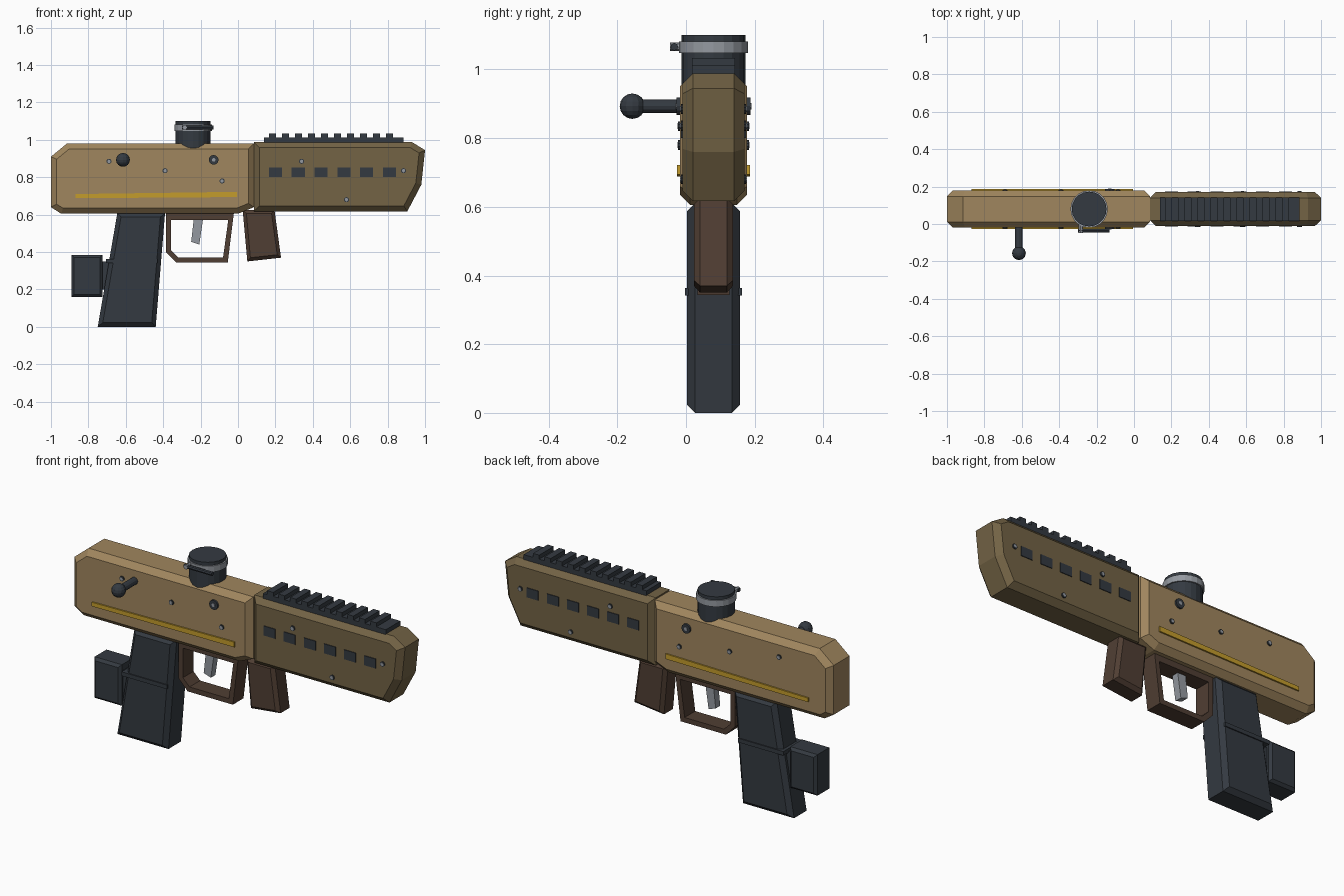
import bpy, bmesh, math
from mathutils import Matrix, Vector

if "Cube" in bpy.data.objects:
    bpy.data.objects.remove(bpy.data.objects["Cube"])

CY = 0.08    # middle plane of the body
HALF = 0.098  # half thickness of the receiver
GUARD_HALF = 0.09


def material(name, hexcode):
    srgb = [int(hexcode[i:i + 2], 16) / 255 for i in (0, 2, 4)]
    col = [((c + 0.055) / 1.055) ** 2.4 for c in srgb] + [1]
    m = bpy.data.materials.new(name)
    m.use_nodes = True
    m.diffuse_color = col
    m.node_tree.nodes["Principled BSDF"].inputs["Base Color"].default_value = col
    return m


TAN = material("tan", "a0865e")
OLIVE = material("olive brown", "736345")
DARK = material("dark slate", "343a41")
BROWN = material("dark brown", "503e33")
GOLD = material("gold", "c49c2c")
STEEL = material("steel", "9499a0")


def finish(bm, name, mat):
    bmesh.ops.recalc_face_normals(bm, faces=bm.faces)
    me = bpy.data.meshes.new(name)
    bm.to_mesh(me)
    bm.free()
    me.materials.append(mat)
    ob = bpy.data.objects.new(name, me)
    bpy.context.collection.objects.link(ob)
    return ob


def slab(name, profile, half, mat, bevel=0.0, y=CY):
    """Side profile (x, z) extruded across y, with chamfered cap rims."""
    bm = bmesh.new()
    face = bm.faces.new([bm.verts.new((x, y - half, z)) for x, z in profile])
    ext = bmesh.ops.extrude_face_region(bm, geom=[face], use_keep_orig=True)
    moved = [v for v in ext["geom"] if isinstance(v, bmesh.types.BMVert)]
    bmesh.ops.translate(bm, verts=moved, vec=(0, 2 * half, 0))
    bmesh.ops.recalc_face_normals(bm, faces=bm.faces)
    if bevel:
        rims = [e for e in bm.edges if abs(e.verts[0].co.y - e.verts[1].co.y) < 1e-5]
        bmesh.ops.bevel(bm, geom=rims, offset=bevel, segments=1,
                        affect='EDGES', clamp_overlap=True)
    return finish(bm, name, mat)


def rect(x0, x1, z0, z1):
    return [(x0, z0), (x1, z0), (x1, z1), (x0, z1)]


def rod(name, start, end, radius, mat, sides=12):
    a, b = Vector(start), Vector(end)
    turn = (b - a).to_track_quat('Z', 'Y').to_matrix().to_4x4()
    bm = bmesh.new()
    bmesh.ops.create_cone(bm, cap_ends=True, segments=sides, radius1=radius,
                          radius2=radius, depth=(b - a).length,
                          matrix=Matrix.Translation((a + b) / 2) @ turn)
    return finish(bm, name, mat)


def both_sides(name, x, z, half, radius, height, mat, sides=10):
    for side, s in (("right", -1), ("left", 1)):
        rod(f"{side}_{name}", (x, CY + s * (half - 0.01), z),
            (x, CY + s * (half + height), z), radius, mat, sides)


# Main bodies
slab("receiver", [(-1, 0.64), (-0.945, 0.605), (0, 0.605), (0.085, 0.64),
                  (0.085, 0.98), (-0.915, 0.98), (-1, 0.91)], HALF, TAN, 0.03)
slab("handguard", [(0.085, 0.617), (0.905, 0.617), (0.98, 0.76), (1, 0.945),
                   (0.93, 0.988), (0.085, 0.988)], GUARD_HALF, OLIVE, 0.03)

# Top rail with cross teeth
slab("rail_base", rect(0.14, 0.885, 0.98, 1.012), 0.063, DARK)
for i in range(10):
    x = 0.165 + i * 0.0695
    slab(f"rail_tooth_{i + 1}", rect(x, x + 0.037, 1.005, 1.034), 0.063, DARK)

# Handguard vents and receiver stripes, as thin plates on both sides
for side, s in (("right", -1), ("left", 1)):
    for i in range(6):
        x = 0.2 + i * 0.122
        slab(f"{side}_vent_{i + 1}", rect(x - 0.035, x + 0.035, 0.8, 0.852),
             0.004, DARK, y=CY + s * GUARD_HALF)
    slab(f"{side}_stripe", [(-0.87, 0.688), (-0.005, 0.694), (-0.005, 0.722),
                            (-0.87, 0.71)], 0.0049, GOLD, y=CY + s * (HALF + 0.003))

# Screws and pivot pins
for n, (x, z) in enumerate([(-0.69, 0.885), (-0.39, 0.835), (-0.085, 0.78)]):
    both_sides(f"receiver_screw_{n + 1}", x, z, HALF, 0.014, 0.005, DARK)
    both_sides(f"receiver_screw_head_{n + 1}", x, z, HALF, 0.009, 0.007, STEEL)
for n, (x, z) in enumerate([(0.34, 0.885), (0.885, 0.835), (0.58, 0.68)]):
    both_sides(f"handguard_screw_{n + 1}", x, z, GUARD_HALF, 0.014, 0.005, DARK)
    both_sides(f"handguard_screw_head_{n + 1}", x, z, GUARD_HALF, 0.009, 0.007, STEEL)
both_sides("pivot_pin", -0.13, 0.893, HALF, 0.026, 0.01, DARK, 12)
both_sides("pivot_pin_head", -0.13, 0.893, HALF, 0.01, 0.012, STEEL)

# Bolt handle
rod("bolt_rod", (-0.615, 0, 0.893), (-0.615, -0.14, 0.893), 0.02, DARK)
bm = bmesh.new()
bmesh.ops.create_uvsphere(bm, u_segments=12, v_segments=8, radius=0.037,
                          matrix=Matrix.Translation((-0.615, -0.156, 0.893)))
finish(bm, "bolt_ball", DARK)

# Round top sight with clamp ring and lever
rod("sight_body", (-0.24, CY, 0.95), (-0.24, CY, 1.1), 0.093, DARK, 20)
rod("sight_ring", (-0.24, CY, 1.048), (-0.24, CY, 1.082), 0.1, STEEL, 20)
rod("sight_lever", (-0.3, -0.034, 1.066), (-0.13, -0.034, 1.066), 0.011, DARK, 8)
rod("sight_lever_pin", (-0.285, 0.02, 1.066), (-0.285, -0.047, 1.066), 0.012, STEEL, 8)

# Magazine, its side ridge and the block behind it
slab("magazine", [(-0.75, 0), (-0.44, 0), (-0.39, 0.61), (-0.645, 0.61)],
     0.077, DARK, 0.023)
slab("magazine_ridge", rect(-0.705, -0.43, 0.342, 0.364), 0.083, DARK)
slab("rear_block", rect(-0.89, -0.725, 0.16, 0.385), 0.065, DARK, 0.014)
slab("rear_block_link", rect(-0.74, -0.68, 0.2, 0.35), 0.04, DARK)

# Trigger guard: a frame made of bars between outer and inner corner points
outer = [(-0.385, 0.61), (-0.385, 0.4), (-0.33, 0.343), (-0.055, 0.343), (-0.022, 0.61)]
inner = [(-0.358, 0.572), (-0.358, 0.41), (-0.318, 0.37), (-0.08, 0.37), (-0.052, 0.572)]
bm = bmesh.new()
rings = [[bm.verts.new((x, CY + h, z)) for x, z in pts]
         for pts, h in ((outer, -0.046), (inner, -0.046), (inner, 0.046), (outer, 0.046))]
for k in range(4):
    a, b = rings[k], rings[(k + 1) % 4]
    for i in range(5):
        j = (i + 1) % 5
        bm.faces.new((a[i], a[j], b[j], b[i]))
finish(bm, "trigger_guard", BROWN)
slab("trigger", [(-0.25, 0.455), (-0.207, 0.44), (-0.185, 0.59), (-0.235, 0.59)],
     0.02, STEEL)

# Front grip
slab("front_grip", [(0.05, 0.35), (0.23, 0.37), (0.195, 0.625), (0.025, 0.625)],
     0.057, BROWN, 0.018)
